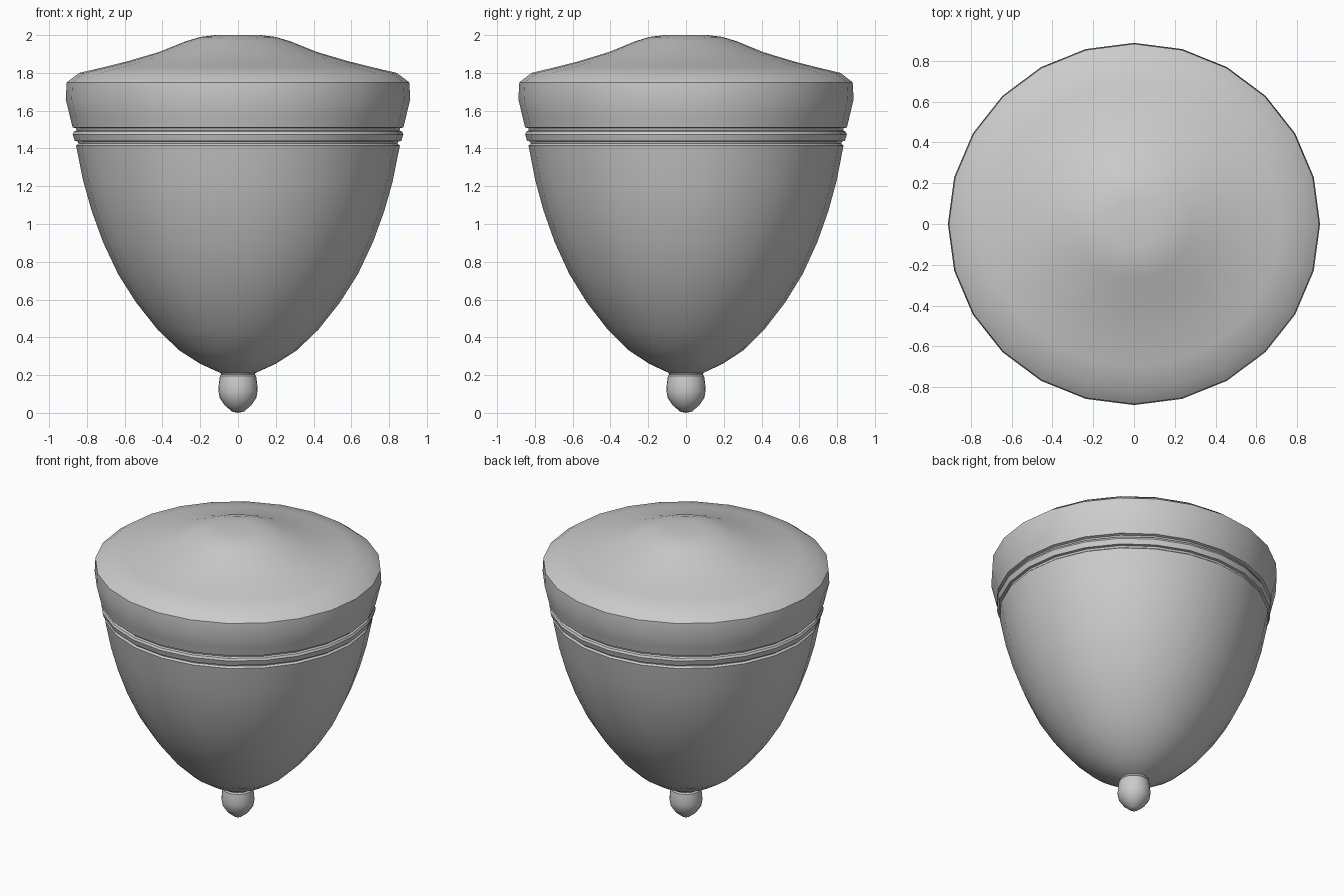
import bpy, bmesh
from math import cos, sin, tau, radians

if "Cube" in bpy.data.objects:
    bpy.data.objects.remove(bpy.data.objects["Cube"])

SIDES = 24
Y_SCALE = 0.973  # the cup is slightly narrower front to back


def lathe(name, profile, y_scale=1.0, angle=35):
    """Revolve (radius, z) points; a zero radius becomes a pole."""
    bm = bmesh.new()
    rings = []
    for r, z in profile:
        if r == 0:
            rings.append([bm.verts.new((0, 0, z))] * SIDES)
        else:
            rings.append([bm.verts.new((r * cos(tau * i / SIDES),
                                        r * sin(tau * i / SIDES) * y_scale, z))
                          for i in range(SIDES)])
    for low, high in zip(rings, rings[1:]):
        for i in range(SIDES):
            j = (i + 1) % SIDES
            quad = dict.fromkeys((low[i], low[j], high[j], high[i]))
            bm.faces.new(list(quad))
    bmesh.ops.recalc_face_normals(bm, faces=bm.faces)
    mesh = bpy.data.meshes.new(name)
    bm.to_mesh(mesh)
    bm.free()
    obj = bpy.data.objects.new(name, mesh)
    bpy.context.collection.objects.link(obj)
    bpy.ops.object.select_all(action='DESELECT')
    obj.select_set(True)
    bpy.context.view_layer.objects.active = obj
    bpy.ops.object.shade_smooth_by_angle(angle=radians(angle))
    return obj


# Cup with grooved band, rim and domed lid
lathe("cup_and_lid", [
    (0, 0.2), (0.09, 0.21), (0.20, 0.26), (0.31, 0.33), (0.425, 0.44),
    (0.54, 0.585), (0.635, 0.735), (0.715, 0.905), (0.775, 1.07),
    (0.82, 1.23), (0.857, 1.415),
    (0.845, 1.425), (0.848, 1.437), (0.865, 1.44),              # lower groove
    (0.875, 1.475), (0.868, 1.49), (0.855, 1.495), (0.858, 1.507),  # bead
    (0.876, 1.512), (0.89, 1.57), (0.912, 1.66), (0.907, 1.75),  # rim
    (0.84, 1.80), (0.72, 1.828), (0.59, 1.86), (0.42, 1.91),
    (0.28, 1.966), (0.20, 1.99), (0.12, 2.0), (0, 2.0),
], Y_SCALE)

# Small knob hanging under the cup
lathe("bottom_knob", [
    (0, 0), (0.03, 0.006), (0.07, 0.04), (0.097, 0.08), (0.104, 0.12),
    (0.101, 0.16), (0.096, 0.195), (0.088, 0.203), (0.094, 0.215), (0, 0.225),
])
